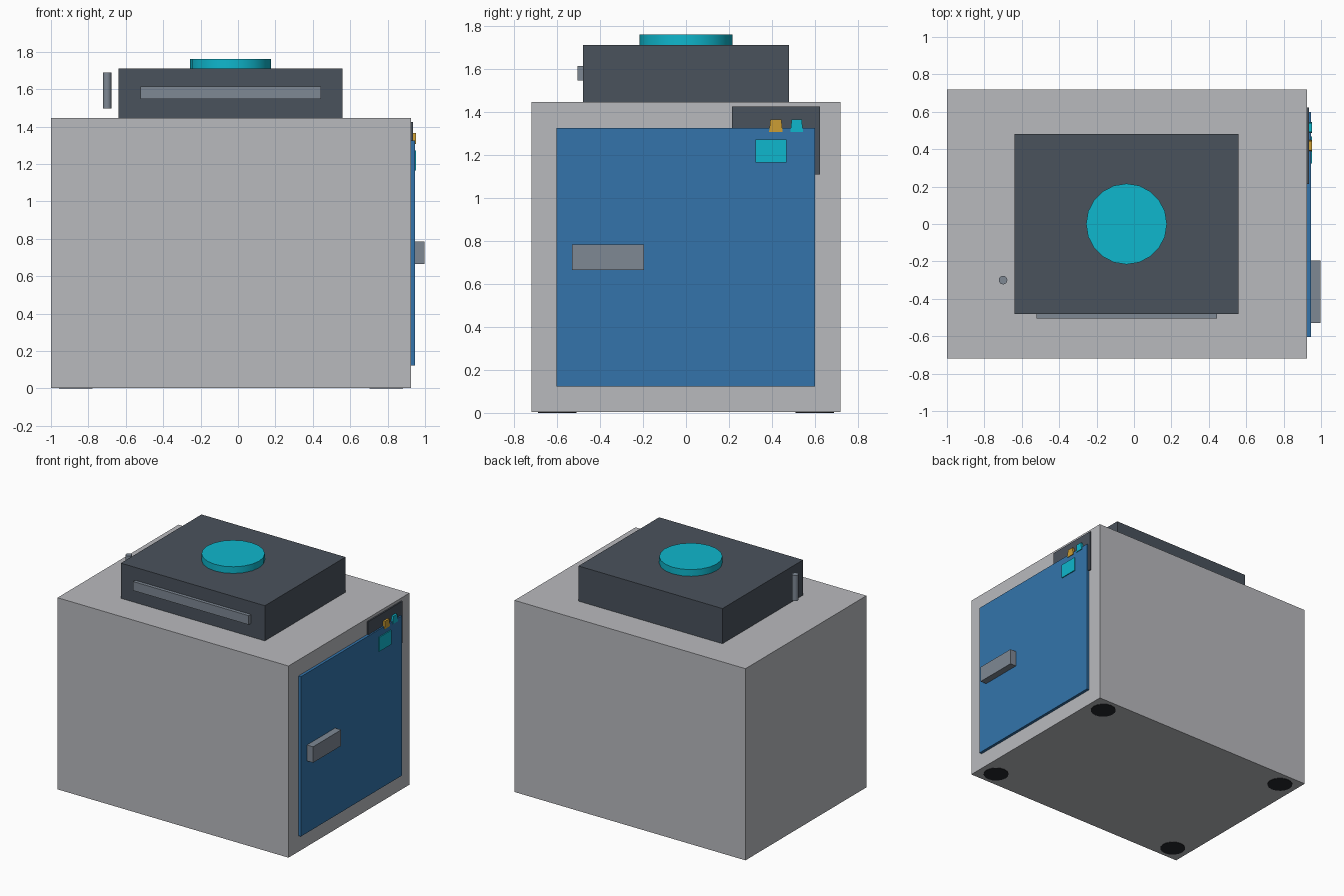
import bpy, bmesh, math
from mathutils import Matrix

if "Cube" in bpy.data.objects:
    bpy.data.objects.remove(bpy.data.objects["Cube"])


def material(name, rgb):
    # sRGB 0-255 to linear
    lin = [((c / 255 + 0.055) / 1.055) ** 2.4 for c in rgb]
    m = bpy.data.materials.new(name)
    m.diffuse_color = (*lin, 1)
    m.use_nodes = True
    m.node_tree.nodes["Principled BSDF"].inputs["Base Color"].default_value = m.diffuse_color
    return m


GREY = material("light_grey", (185, 186, 190))
DARK = material("dark_slate", (74, 82, 92))
STEEL = material("steel_grey", (126, 136, 148))
BLUE = material("door_blue", (51, 116, 171))
CYAN = material("cyan", (15, 183, 205))
AMBER = material("amber", (204, 158, 52))
BLACK = material("rubber_black", (38, 40, 44))


def finish(name, bm, mat):
    me = bpy.data.meshes.new(name)
    bm.to_mesh(me)
    bm.free()
    ob = bpy.data.objects.new(name, me)
    me.materials.append(mat)
    bpy.context.collection.objects.link(ob)
    return ob


def box(name, x, y, z, mat, taper=0.0):
    """Box from (min, max) ranges; taper narrows the top edge along y."""
    bm = bmesh.new()
    bmesh.ops.create_cube(bm, size=1)
    for v in bm.verts:
        side, top = (1 if v.co.y > 0 else -1), v.co.z > 0
        v.co = [lo + (c + 0.5) * (hi - lo) for c, (lo, hi) in zip(v.co, (x, y, z))]
        if top:
            v.co.y -= side * taper
    return finish(name, bm, mat)


def cylinder(name, x, y, r, z0, z1, sides, mat):
    bm = bmesh.new()
    bmesh.ops.create_cone(bm, cap_ends=True, segments=sides, radius1=r, radius2=r,
                          depth=z1 - z0,
                          matrix=Matrix.Translation((x, y, (z0 + z1) / 2)))
    ob = finish(name, bm, mat)
    bpy.ops.object.select_all(action='DESELECT')
    ob.select_set(True)
    bpy.context.view_layer.objects.active = ob
    bpy.ops.object.shade_smooth_by_angle(angle=math.radians(35))
    return ob


# Cabinet and feet
box("cabinet", (-1, 0.925), (-0.72, 0.72), (0.003, 1.447), GREY)
for i, (sx, sy) in enumerate([(1, 1), (1, -1), (-1, 1), (-1, -1)]):
    cylinder(f"foot_{i + 1}", -0.0375 + sx * 0.83, sy * 0.6, 0.09, 0, 0.04, 16, BLACK)

# Top unit with round cap, front slot plate and free-standing peg
box("top_unit", (-0.64, 0.56), (-0.48, 0.48), (1.447, 1.712), DARK)
cylinder("round_cap", -0.04, 0, 0.216, 1.712, 1.762, 20, CYAN)
box("slot_plate", (-0.52, 0.443), (-0.505, -0.48), (1.547, 1.615), STEEL)
cylinder("peg", -0.70, -0.30, 0.023, 1.497, 1.69, 16, STEEL)

# Door and handle
box("door", (0.925, 0.946), (-0.603, 0.6), (0.123, 1.327), BLUE)
box("handle", (0.946, 0.997), (-0.53, -0.195), (0.665, 0.785), STEEL)

# Control panel, screen and buttons
box("control_panel", (0.925, 0.935), (0.214, 0.623), (1.11, 1.426), DARK)
box("screen", (0.935, 0.953), (0.324, 0.468), (1.165, 1.272), CYAN)
box("amber_button", (0.935, 0.951), (0.387, 0.45), (1.308, 1.365), AMBER, 0.006)
box("cyan_button", (0.935, 0.951), (0.486, 0.545), (1.308, 1.365), CYAN, 0.006)
